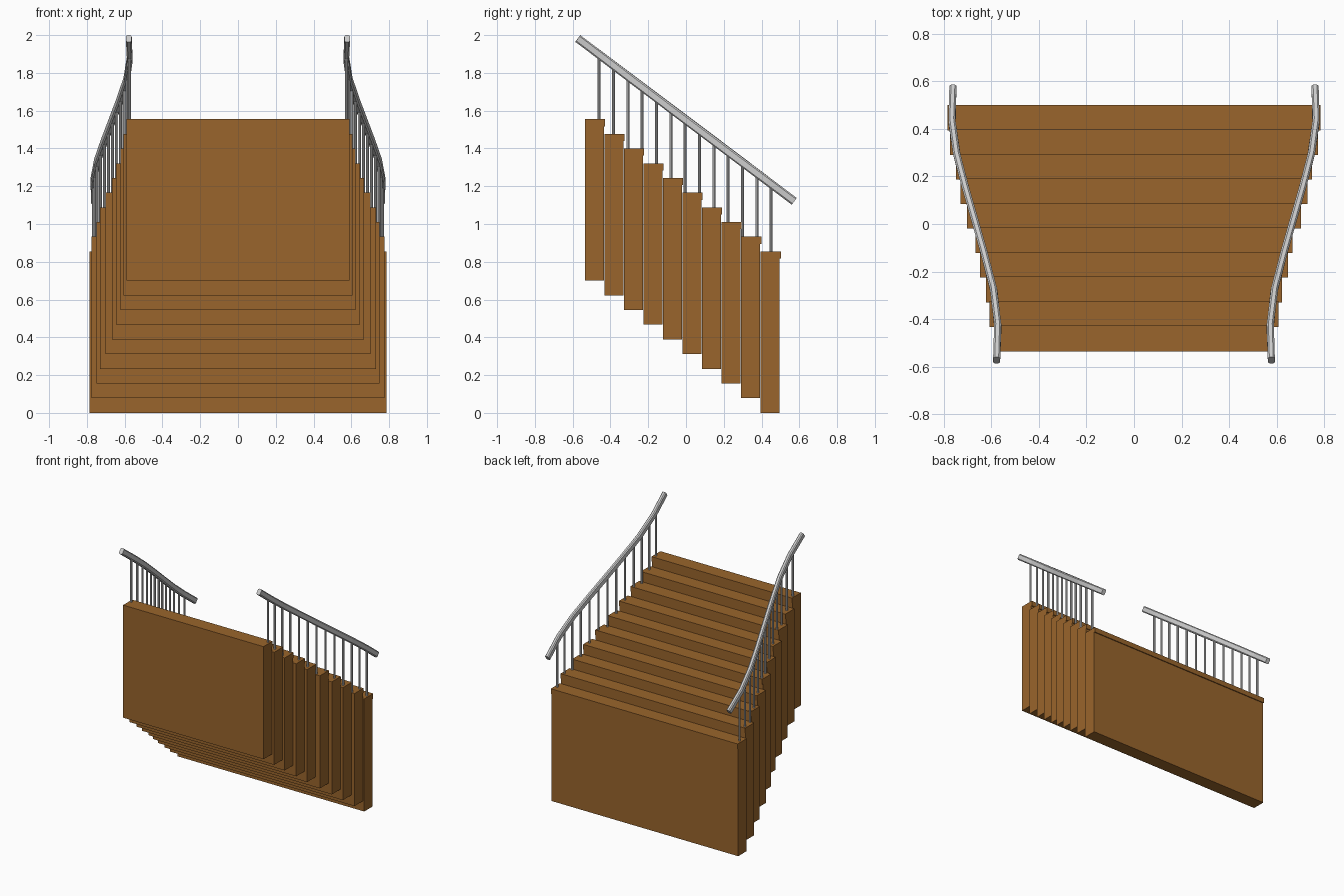
import bpy, bmesh, math
from mathutils import Vector

if "Cube" in bpy.data.objects:
    bpy.data.objects.remove(bpy.data.objects["Cube"])

wood = bpy.data.materials.new("wood")
wood.diffuse_color = (0.32, 0.13, 0.025, 1)
wood.use_nodes = True
wood.node_tree.nodes["Principled BSDF"].inputs["Base Color"].default_value = wood.diffuse_color

N, RUN, RISE = 10, 0.1033, 0.0778
HALF = [0.59, 0.607, 0.623, 0.647, 0.667, 0.702, 0.73, 0.75, 0.775, 0.785]
# rail path seen from above: (y, x)
PATH = [(-0.573, 0.578), (-0.43, 0.573), (-0.28, 0.59), (-0.12, 0.631), (0, 0.665),
        (0.15, 0.708), (0.29, 0.745), (0.43, 0.766), (0.573, 0.762)]


def finish(name, bm, mat=None, mirror=False):
    bmesh.ops.recalc_face_normals(bm, faces=bm.faces)
    me = bpy.data.meshes.new(name)
    bm.to_mesh(me)
    bm.free()
    ob = bpy.data.objects.new(name, me)
    bpy.context.collection.objects.link(ob)
    if mat:
        me.materials.append(mat)
    if mirror:
        ob.modifiers.new("mirror", 'MIRROR')
    return ob


def rail_z(y):
    return 1.551 - 0.752 * y


def rail_x(y):
    for (y0, x0), (y1, x1) in zip(PATH, PATH[1:]):
        if y <= y1:
            return x0 + (x1 - x0) * (y - y0) / (y1 - y0)
    return PATH[-1][1]


# steps: side profile with a small nosing, extruded across the width
for k in range(N):
    y, top, low, w = -0.536 + RUN * k, 1.555 - RISE * k, RISE * (N - 1 - k), HALF[k]
    profile = [(y, low), (y + 0.101, low), (y + 0.101, top - 0.038),
               (y + 0.108, top - 0.038), (y + 0.108, top), (y, top)]
    bm = bmesh.new()
    face = bm.faces.new([bm.verts.new((-w, a, b)) for a, b in profile])
    ext = bmesh.ops.extrude_face_region(bm, geom=[face])
    verts = [g for g in ext["geom"] if isinstance(g, bmesh.types.BMVert)]
    bmesh.ops.translate(bm, verts=verts, vec=(2 * w, 0, 0))
    finish("step_%02d" % (k + 1), bm, wood)

# handrails: chamfered section swept along the curved path
A, B, C = 0.015, 0.022, 0.007
SECTION = [(A, -B + C), (A, B - C), (A - C, B), (-A + C, B),
           (-A, B - C), (-A, -B + C), (-A + C, -B), (A - C, -B)]
bm = bmesh.new()
pts = [Vector((x, y, rail_z(y))) for y, x in PATH]
rings = []
for i, p in enumerate(pts):
    t = (pts[min(i + 1, len(pts) - 1)] - pts[max(i - 1, 0)]).normalized()
    side = Vector((t.y, -t.x, 0)).normalized()
    up = side.cross(t)
    rings.append([bm.verts.new(p + side * a + up * b) for a, b in SECTION])
for r0, r1 in zip(rings, rings[1:]):
    for j in range(8):
        bm.faces.new((r0[j], r0[j - 1], r1[j - 1], r1[j]))
bm.faces.new(rings[0])
bm.faces.new(rings[-1])
finish("handrails", bm, mirror=True)

# balusters: thin posts from tread to rail
bm = bmesh.new()
for i in range(13):
    y = -0.46 + i * 0.0759
    k = min(N - 1, int((y + 0.536) / RUN))
    z0, z1 = 1.55 - RISE * k, rail_z(y) - 0.01
    post = bmesh.ops.create_cone(bm, cap_ends=True, segments=8, radius1=0.008,
                                 radius2=0.008, depth=z1 - z0)
    bmesh.ops.translate(bm, verts=post["verts"], vec=(rail_x(y), y, (z0 + z1) / 2))
finish("balusters", bm, mirror=True)
